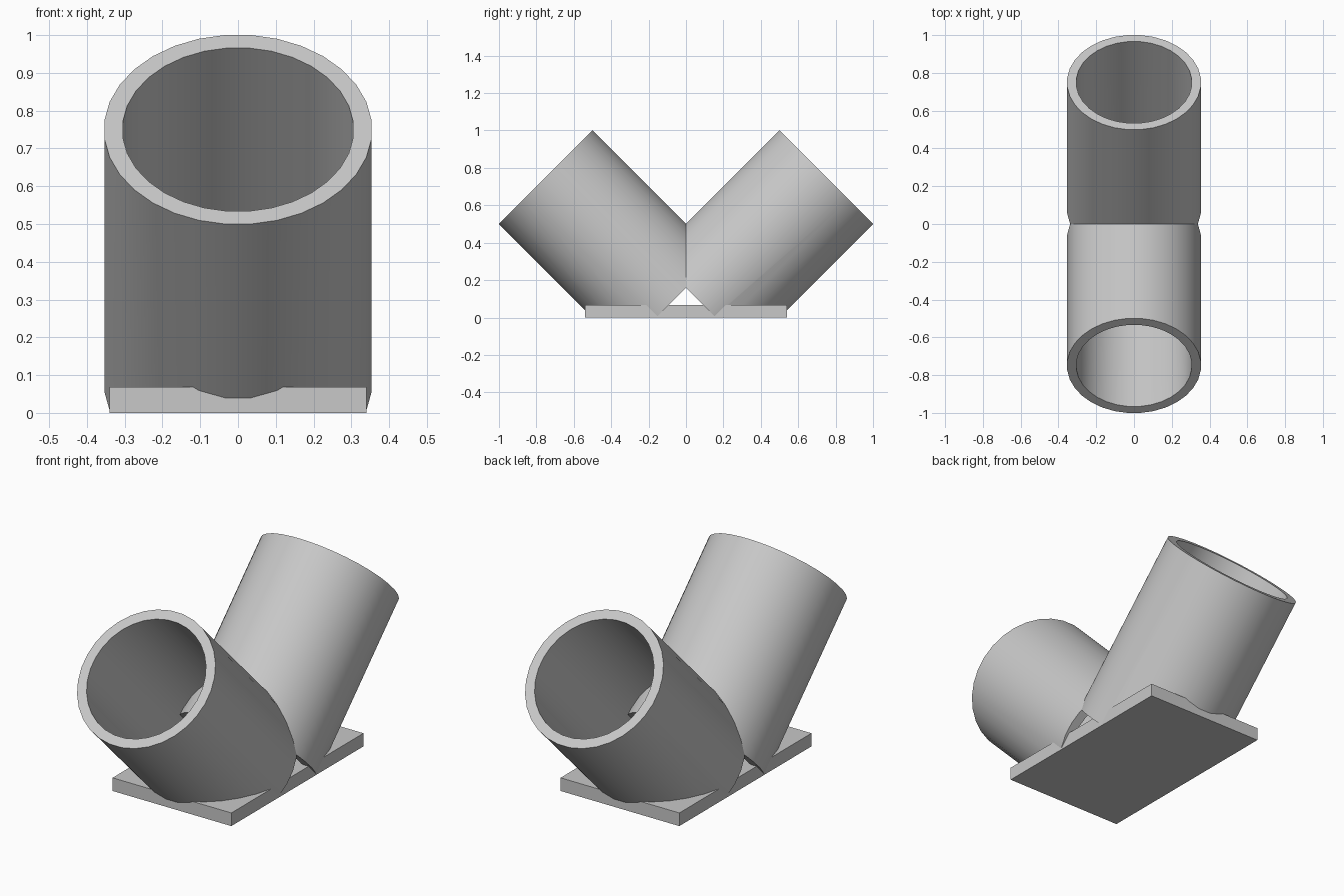
import bpy, bmesh, math
from mathutils import Vector

if "Cube" in bpy.data.objects:
    bpy.data.objects.remove(bpy.data.objects["Cube"])

SIDES = 32
HALF = math.pi / SIDES
R_OUT = 0.3536 / math.cos(HALF)
R_IN = 0.305 / math.cos(HALF)
START, END = 0.113, 1.0607      # distances along the tilted axis from the origin

grey = bpy.data.materials.new("light grey")
grey.diffuse_color = (0.58, 0.58, 0.58, 1)
grey.use_nodes = True
grey.node_tree.nodes["Principled BSDF"].inputs["Base Color"].default_value = grey.diffuse_color


def finish(bm, name):
    bmesh.ops.recalc_face_normals(bm, faces=bm.faces)
    me = bpy.data.meshes.new(name)
    bm.to_mesh(me)
    bm.free()
    me.materials.append(grey)
    ob = bpy.data.objects.new(name, me)
    bpy.context.collection.objects.link(ob)
    return ob


def tube(name, side):
    """Hollow tube leaning 45 degrees towards side * y."""
    k = math.sqrt(0.5)
    axis = Vector((0, side * k, k))
    u, v = Vector((1, 0, 0)), Vector((0, -side * k, k))
    bm = bmesh.new()
    rings = []
    for r, d in ((R_OUT, START), (R_OUT, END), (R_IN, END), (R_IN, START)):
        ring = []
        for i in range(SIDES):
            a = 2 * math.pi * i / SIDES + HALF
            ring.append(bm.verts.new(axis * d + (u * math.cos(a) + v * math.sin(a)) * r))
        rings.append(ring)
    for j in range(4):
        a, b = rings[j], rings[(j + 1) % 4]
        for i in range(SIDES):
            n = (i + 1) % SIDES
            bm.faces.new((a[i], a[n], b[n], b[i]))
    bmesh.ops.recalc_face_normals(bm, faces=bm.faces)
    # trim the part that would poke out under the base plate
    bmesh.ops.bisect_plane(bm, geom=bm.verts[:] + bm.edges[:] + bm.faces[:],
                           plane_co=(0, 0, 0.004), plane_no=(0, 0, 1), clear_inner=True)
    ob = finish(bm, name)
    bpy.ops.object.select_all(action='DESELECT')
    ob.select_set(True)
    bpy.context.view_layer.objects.active = ob
    bpy.ops.object.shade_smooth_by_angle(angle=math.radians(30))


# two crossing tubes
tube("front_tube", -1)
tube("back_tube", 1)

# base plate
bm = bmesh.new()
bmesh.ops.create_cube(bm, size=1)
for vert in bm.verts:
    vert.co = (vert.co.x * 0.68, vert.co.y * 1.08, (vert.co.z + 0.5) * 0.068)
finish(bm, "base_plate")
